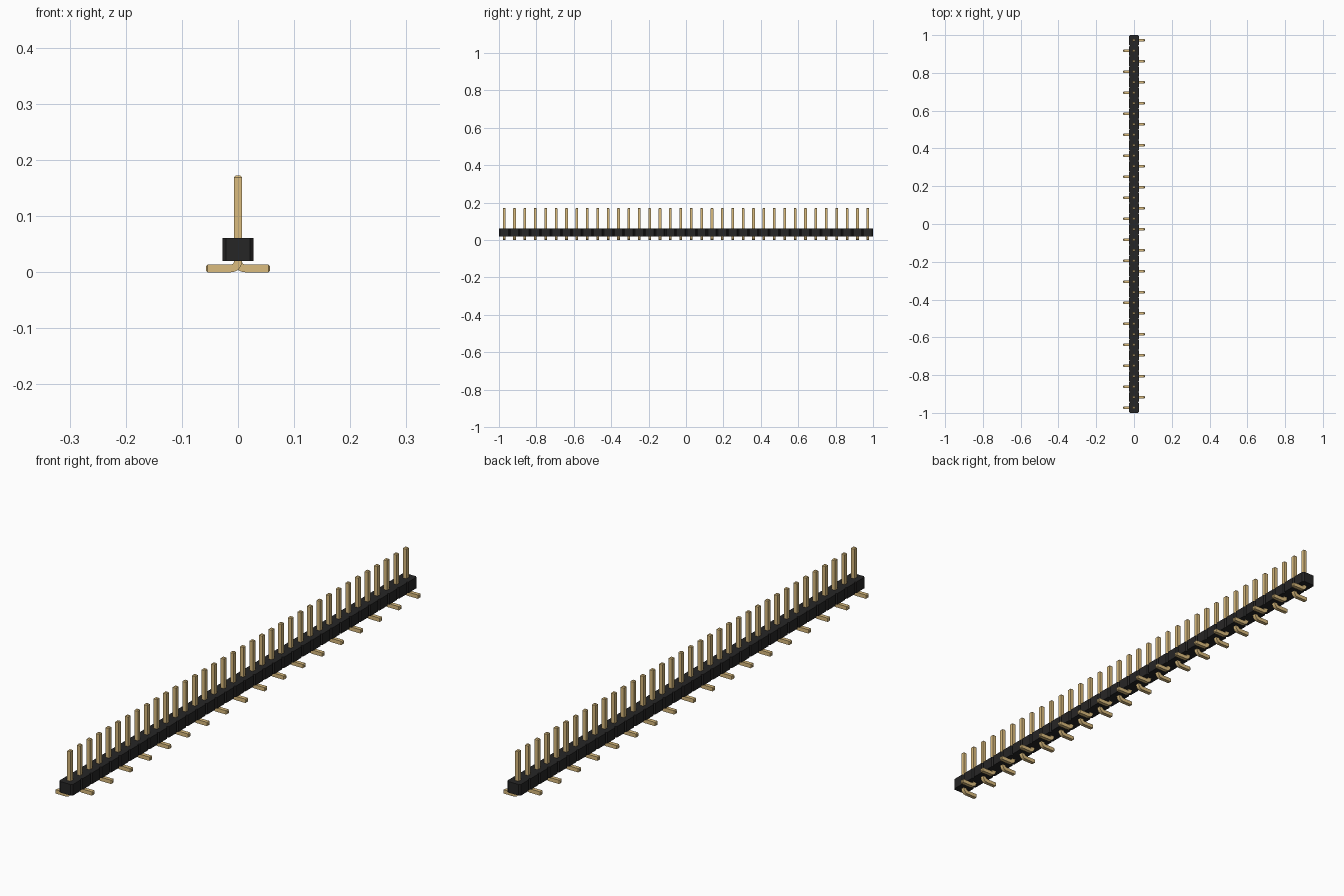
import bpy, bmesh, math
from mathutils import Vector

cube = bpy.data.objects.get("Cube")
if cube:
    bpy.data.objects.remove(cube)

COUNT = 36
PITCH = 2 / COUNT
HALF_X = 0.0273          # housing half width
CHAMFER = 0.0056         # notch between neighbouring cells
Z0, Z1 = 0.0205, 0.061   # housing bottom and top
PIN = 0.007              # pin half thickness
TIP = 0.003              # tip chamfer
PIN_TOP, FOOT_END, BEND = 0.172, 0.057, 0.0125


def material(name, rgb):
    mat = bpy.data.materials.new(name)
    mat.use_nodes = True
    mat.diffuse_color = (*rgb, 1)
    bsdf = mat.node_tree.nodes["Principled BSDF"]
    bsdf.inputs["Base Color"].default_value = (*rgb, 1)
    return mat


def to_mesh(bm, name, mat):
    bmesh.ops.recalc_face_normals(bm, faces=bm.faces)
    mesh = bpy.data.meshes.new(name)
    bm.to_mesh(mesh)
    bm.free()
    mesh.materials.append(mat)
    return mesh


def add(name, mesh):
    obj = bpy.data.objects.new(name, mesh)
    bpy.context.collection.objects.link(obj)
    return obj


black = material("black plastic", (0.0194, 0.019, 0.019))
gold = material("gold metal", (0.708, 0.504, 0.21))

# Housing: a notched outline with one chamfered cell per pin, extruded upward
side = []
for i in range(COUNT):
    y0 = -1 + i * PITCH
    side += [(HALF_X - CHAMFER, y0), (HALF_X, y0 + CHAMFER), (HALF_X, y0 + PITCH - CHAMFER)]
side.append((HALF_X - CHAMFER, 1))
outline = side + [(-x, y) for x, y in reversed(side)]
bm = bmesh.new()
base = bm.faces.new([bm.verts.new((x, y, Z0)) for x, y in outline])
ext = bmesh.ops.extrude_face_region(bm, geom=[base])
bmesh.ops.translate(bm, vec=(0, 0, Z1 - Z0),
                    verts=[v for v in ext["geom"] if isinstance(v, bmesh.types.BMVert)])
add("housing", to_mesh(bm, "housing", black))

# Pin: square section swept along an upright, a quarter bend and a flat foot
centre_z = PIN + BEND
path = [(0, PIN_TOP, 0, 0.6), (0, PIN_TOP - TIP, 0, 1)]
STEPS = 8
for i in range(STEPS + 1):
    a = math.pi / 2 * i / STEPS
    path.append((BEND - BEND * math.cos(a), centre_z - BEND * math.sin(a), a, 1))
path += [(FOOT_END - TIP, PIN, math.pi / 2, 1), (FOOT_END, PIN, math.pi / 2, 0.6)]
bm = bmesh.new()
rings = []
for x, z, a, scale in path:
    across = Vector((math.cos(a), 0, math.sin(a))) * PIN * scale
    depth = Vector((0, PIN * scale, 0))
    c = Vector((x, 0, z))
    rings.append([bm.verts.new(c + across * s + depth * t)
                  for s, t in ((1, 1), (-1, 1), (-1, -1), (1, -1))])
for r, q in zip(rings, rings[1:]):
    for k in range(4):
        n = (k + 1) % 4
        bm.faces.new((r[k], r[n], q[n], q[k]))
bm.faces.new(rings[0])
bm.faces.new(rings[-1])
pin_mesh = to_mesh(bm, "pin", gold)

# Pins alternate the direction of their feet, starting toward -x at the front
for i in range(COUNT):
    pin = add(f"pin_{i + 1}", pin_mesh)
    pin.location.y = -1 + (i + 0.5) * PITCH
    pin.rotation_euler.z = math.pi if i % 2 == 0 else 0

# Smooth only the bend
bpy.ops.object.select_all(action='DESELECT')
pin.select_set(True)
bpy.context.view_layer.objects.active = pin
bpy.ops.object.shade_smooth_by_angle(angle=math.radians(25))
